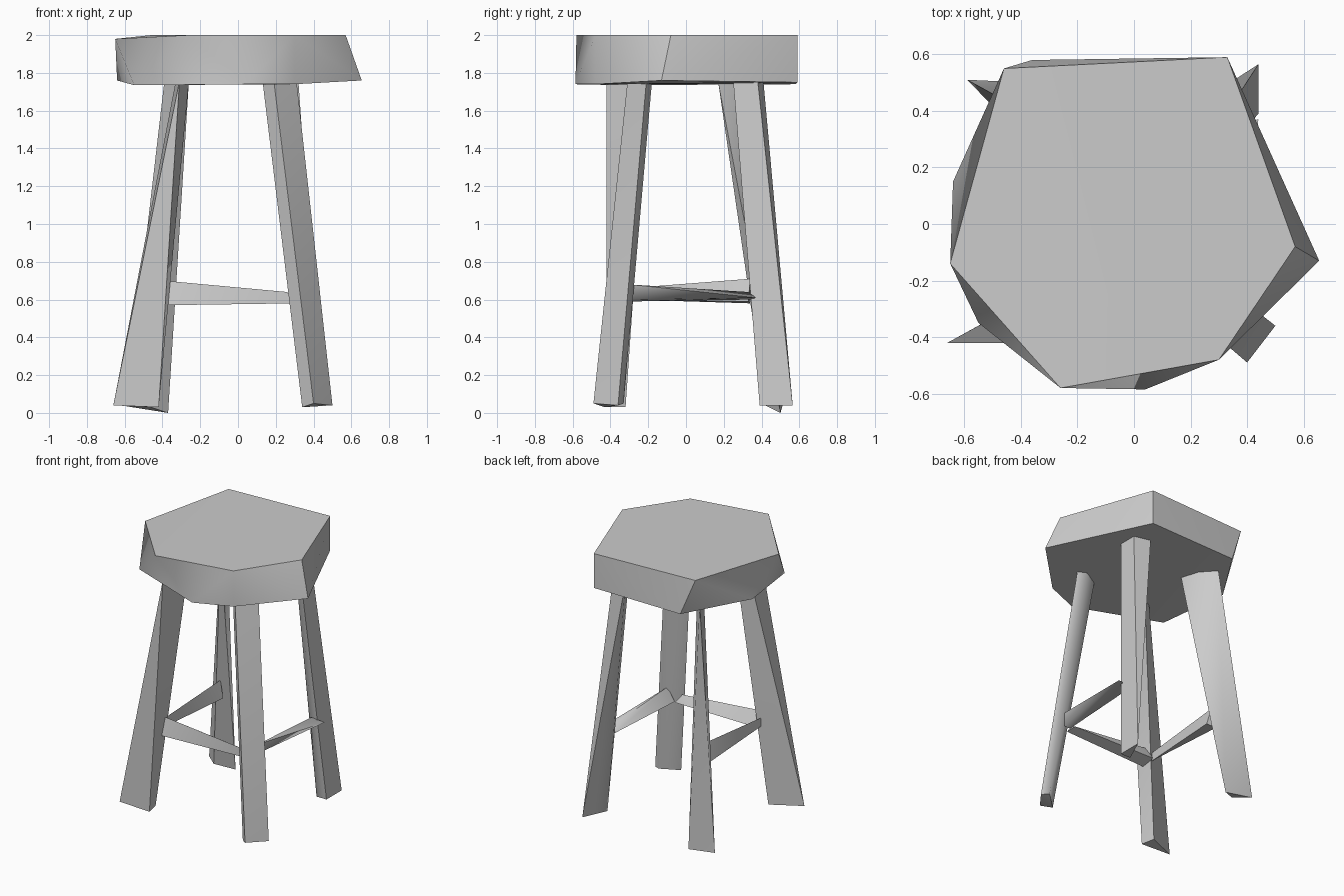
import bpy, bmesh, math

if "Cube" in bpy.data.objects:
    bpy.data.objects.remove(bpy.data.objects["Cube"])


def hull(name, points, angle):
    """Convex faceted solid through a few section points."""
    bm = bmesh.new()
    for p in points:
        bm.verts.new(p)
    res = bmesh.ops.convex_hull(bm, input=bm.verts[:])
    loose = [v for v in bm.verts if not v.link_faces]
    bmesh.ops.delete(bm, geom=loose, context='VERTS')
    bmesh.ops.dissolve_limit(bm, angle_limit=math.radians(1),
                             verts=bm.verts[:], edges=bm.edges[:])
    bmesh.ops.recalc_face_normals(bm, faces=bm.faces[:])
    me = bpy.data.meshes.new(name)
    bm.to_mesh(me)
    bm.free()
    ob = bpy.data.objects.new(name, me)
    bpy.context.collection.objects.link(ob)
    bpy.ops.object.select_all(action='DESELECT')
    ob.select_set(True)
    bpy.context.view_layer.objects.active = ob
    bpy.ops.object.shade_smooth_by_angle(angle=math.radians(angle))
    return ob


def leg(name, foot, top):
    return hull(name, foot + [(x, y, 1.755) for x, y in top], 65)


# Seat: irregular top outline over a different bottom outline
seat_top = [(-.46, .55, 2), (.33, .59, 2), (.57, -.08, 2), (.30, -.48, 2),
            (-.26, -.58, 2), (-.65, -.14, 1.98)]
seat_bottom = [(-.36, .58, 1.74), (.33, .59, 1.75), (.655, -.13, 1.76),
               (.30, -.48, 1.74), (.04, -.585, 1.74), (-.55, -.35, 1.735),
               (-.64, .15, 1.76)]
hull("seat", seat_top + seat_bottom, 50)

# Splayed legs
leg("front_right_leg",
    [(.45, -.33, .05), (.50, -.36, .04), (.40, -.49, .05), (.34, -.43, .03)],
    [(.25, -.18), (.31, -.21), (.19, -.31), (.13, -.25)])
leg("back_right_leg",
    [(.44, .565, .04), (.44, .39, .04), (.36, .39, .04)],
    [(.20, .41), (.32, .25), (.32, .38), (.24, .31)])
leg("front_left_leg",
    [(-.66, -.42, .04), (-.42, -.42, .03), (-.44, -.32, .03)],
    [(-.31, -.42), (-.26, -.20), (-.33, -.24)])
leg("back_left_leg",
    [(-.59, .51, .035), (-.37, .50, 0), (-.49, .42, .04)],
    [(-.26, .17), (-.39, .40), (-.30, .30)])

# Tapered stretchers on the front and both sides
hull("front_stretcher",
     [(-.39, -.32, .70), (-.39, -.35, .57), (-.38, -.26, .60),
      (.30, -.33, .58), (.26, -.33, .64), (.28, -.27, .60)], 65)
hull("right_stretcher",
     [(.36, -.30, .68), (.30, -.30, .59), (.34, -.31, .60),
      (.44, .37, .61), (.33, .35, .60), (.36, .33, .64)], 65)
hull("left_stretcher",
     [(-.40, -.30, .60), (-.40, -.31, .66), (-.38, .34, .71),
      (-.42, .34, .58), (-.35, .33, .59)], 65)
